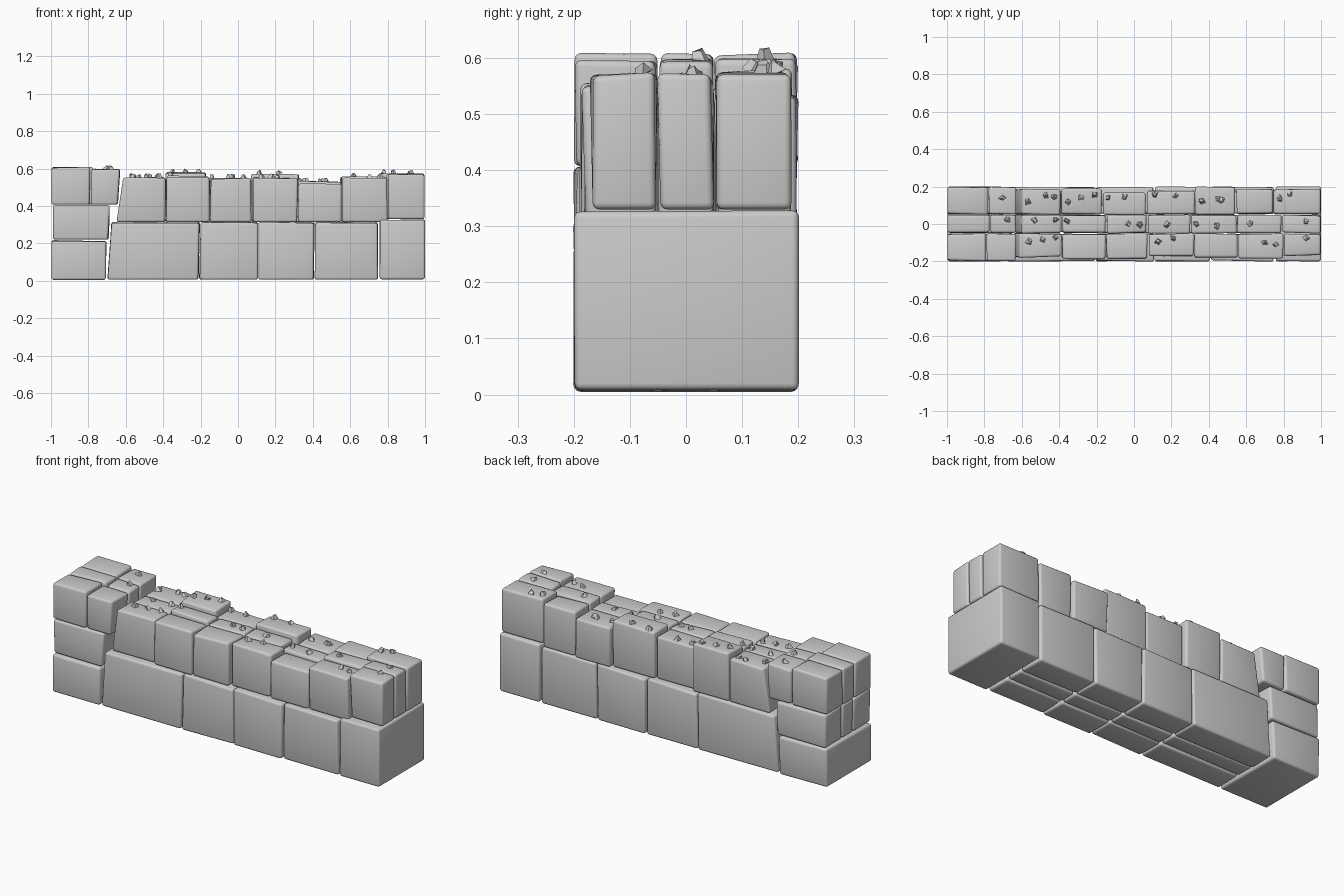
import bpy, bmesh, random
from mathutils import Vector, Matrix

random.seed(4)
if "Cube" in bpy.data.objects:
    bpy.data.objects.remove(bpy.data.objects["Cube"])

stone = bpy.data.materials.new("grey_stone")
stone.use_nodes = True
stone.diffuse_color = (0.6, 0.6, 0.6, 1)
stone.node_tree.nodes["Principled BSDF"].inputs["Base Color"].default_value = (0.6, 0.6, 0.6, 1)

GAP = 0.003
ROWS = ("front", "middle", "back")
SPLIT = (-0.2, -0.05, 0.05, 0.2)   # depth of the three rows
tops = []                           # footprints that can carry rubble


def add_object(name, bm):
    mesh = bpy.data.meshes.new(name)
    bm.to_mesh(mesh)
    bm.free()
    mesh.materials.append(stone)
    obj = bpy.data.objects.new(name, mesh)
    bpy.context.collection.objects.link(obj)
    return obj


def block(name, x, y, z, lean=(0, 0), jitter=0.005):
    """Rounded stone; lean moves the upper left and upper right edges along x."""
    bm = bmesh.new()
    bmesh.ops.create_cube(bm, size=1)
    for v in bm.verts:
        i, j, k = (int(c > 0) for c in v.co)
        px = x[i] + GAP * (1 - 2 * i) + lean[i] * k
        py = y[j] + GAP * (1 - 2 * j)
        pz = z[k]
        v.co = Vector((px, py, pz))
        if abs(px) < 0.98:
            v.co.x += random.uniform(-jitter, jitter) * 0.6
        v.co.y += random.uniform(-jitter, jitter) * (1 if j == 0 else 0.8)
        v.co.z = max(0.002, pz + random.uniform(-jitter, jitter) * k)
    # worn, rounded edges
    bmesh.ops.bevel(bm, geom=bm.edges[:], offset=0.012, segments=3,
                    profile=0.5, affect='EDGES')
    for f in bm.faces:
        f.smooth = True
    for v in bm.verts:
        v.co.x = max(-1, min(1, v.co.x))
    return add_object(name, bm)


# full-depth corner stones
block("left_corner_stone", (-1, -0.705), (-0.2, 0.2), (0.005, 0.215), (0, 0.005))
block("right_corner_stone", (0.755, 1.003), (-0.203, 0.203), (0.008, 0.327), jitter=0.002)

# lower course: large stones in three rows
lower = (-0.7, -0.21, 0.108, 0.408, 0.752)
lean_low = (0.022, 0.008, 0, 0.002, -0.003)
for r, row in enumerate(ROWS):
    for c in range(len(lower) - 1):
        block(f"lower_{row}_stone_{c + 1}", lower[c:c + 2], SPLIT[r:r + 2],
              (0.006, 0.312), lean_low[c:c + 2])

# raised left end: one middle stone and two cap stones in each row
for r, row in enumerate(ROWS):
    y = SPLIT[r:r + 2]
    block(f"left_end_{row}_stone", (-0.992, -0.69), y, (0.22, 0.402), (0, 0.005))
    mid = (-0.79, -0.77, -0.78)[r]
    for name, x, z, lean in (("outer", (-1, mid), 0.606, (0, 0)),
                             ("inner", (mid, -0.64), 0.597, (0, 0.012))):
        block(f"left_cap_{row}_{name}_stone", x, y, (0.407, z), lean, 0.004)
        tops.append((x, y, z))

# upper course: uneven small stones; edges, heights and face lines for each row
upper = (
    ((-0.65, -0.385, -0.15, 0.075, 0.32, 0.555, 0.8, 1),
     (0.555, 0.553, 0.548, 0.55, 0.523, 0.55, 0.572),
     (-0.18, -0.19, -0.19, -0.175, -0.185, -0.185, -0.17)),
    ((-0.64, -0.385, -0.15, 0.07, 0.3, 0.55, 0.79, 1),
     (0.55, 0.56, 0.55, 0.55, 0.53, 0.555, 0.568), None),
    ((-0.64, -0.39, -0.17, 0.065, 0.325, 0.545, 0.745, 1),
     (0.555, 0.578, 0.55, 0.572, 0.53, 0.555, 0.575),
     (0.19, 0.19, 0.168, 0.18, 0.2, 0.19, 0.188)),
)
for r, (edges, heights, face) in enumerate(upper):
    for c, height in enumerate(heights):
        y = list(SPLIT[r:r + 2])
        if face:
            y[0 if r == 0 else 1] = face[c]
        x = edges[c:c + 2]
        base = 0.33 if c == len(heights) - 1 else 0.314
        lean = (0.035 if c == 0 else 0, 0.004 if c == 3 else 0)
        block(f"upper_{ROWS[r]}_stone_{c + 1}", x, y, (base, height), lean)
        tops.append((x, y, height))

# rubble chips lying on the top, grouped by row, at x positions in hundredths
chips = {
    0.14: (-70, -57, -47, -43, -35, -28, -21, -14, -5, 11, 22, 36, 45, 47, 78, 83),
    0.01: (-68, -53, -42, -36, -3, 3, 18, 33, 44, 62, 92),
    -0.09: (-56, -49, -42, 13, 21, 70, 76, 92),
}
bm = bmesh.new()
for row_y, places in chips.items():
    for p in places:
        px = p / 100
        py = row_y + random.uniform(-0.02, 0.02)
        pz = max(z for x, y, z in tops
                 if x[0] <= px <= x[1] and y[0] <= py <= y[1])
        turn = Matrix.Rotation(random.uniform(0, 6), 4, 'Z')
        tilt = Matrix.Rotation(random.uniform(-0.5, 0.5), 4, 'X')
        made = bmesh.ops.create_cone(
            bm, cap_ends=True, segments=random.choice((4, 5)), radius1=0.019,
            radius2=0.009, depth=0.022,
            matrix=Matrix.Translation((px, py, pz + 0.006)) @ turn @ tilt)
        for v in made["verts"]:
            v.co += Vector([random.uniform(-0.005, 0.005) for _ in range(3)])
add_object("rubble_chips", bm)
